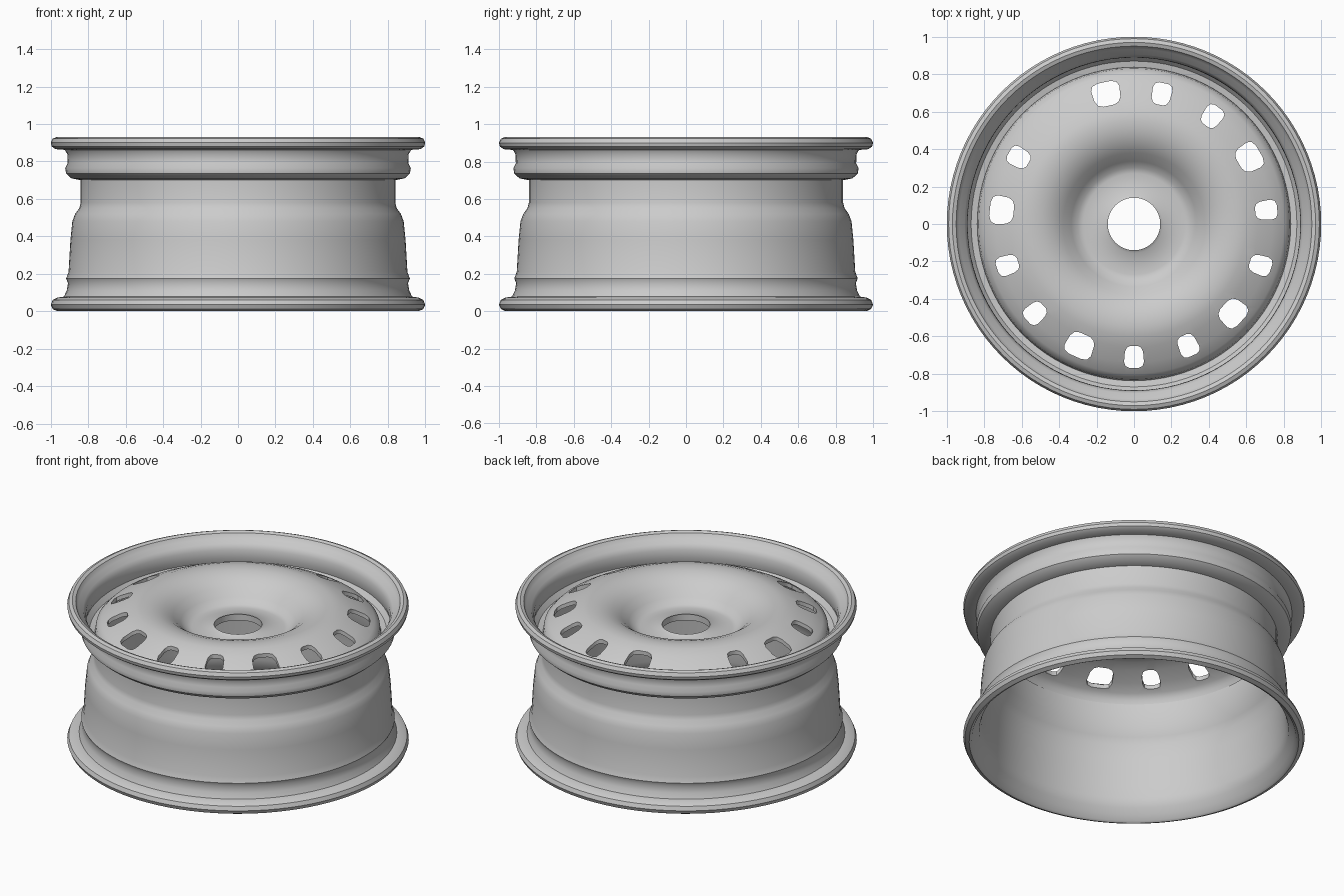
import bpy, bmesh
from math import sin, cos, pi, radians

cube = bpy.data.objects.get("Cube")
if cube:
    bpy.data.objects.remove(cube, do_unlink=True)

steel = bpy.data.materials.new("grey_steel")
steel.use_nodes = True
GREY = (0.6, 0.6, 0.6, 1)
steel.diffuse_color = GREY
steel.node_tree.nodes["Principled BSDF"].inputs["Base Color"].default_value = GREY


def make_object(name, bm):
    bmesh.ops.recalc_face_normals(bm, faces=bm.faces)
    mesh = bpy.data.meshes.new(name)
    bm.to_mesh(mesh)
    bm.free()
    mesh.materials.append(steel)
    obj = bpy.data.objects.new(name, mesh)
    bpy.context.collection.objects.link(obj)
    return obj


def lathe(name, profile, steps=96):
    """Spin a closed (radius, height) profile about z."""
    bm = bmesh.new()
    rings = []
    for i in range(steps):
        a = 2 * pi * i / steps
        rings.append([bm.verts.new((r * cos(a), r * sin(a), z)) for r, z in profile])
    n = len(profile)
    for i in range(steps):
        p, q = rings[i], rings[(i + 1) % steps]
        for j in range(n):
            k = (j + 1) % n
            bm.faces.new((p[j], q[j], q[k], p[k]))
    return make_object(name, bm)


def smooth(obj, angle=38):
    bpy.ops.object.select_all(action='DESELECT')
    obj.select_set(True)
    bpy.context.view_layer.objects.active = obj
    bpy.ops.object.shade_smooth_by_angle(angle=radians(angle))


# Barrel: outer wall from bottom flange to top flange, then back down inside
outer = [(0.965, 0.0), (0.99, 0.012), (1.0, 0.035), (0.99, 0.06), (0.965, 0.073),
         (0.93, 0.078), (0.915, 0.11), (0.908, 0.15), (0.918, 0.175), (0.905, 0.21),
         (0.895, 0.38), (0.885, 0.48), (0.87, 0.52), (0.848, 0.55), (0.84, 0.58),
         (0.84, 0.70), (0.89, 0.71), (0.918, 0.735), (0.923, 0.765), (0.91, 0.79),
         (0.912, 0.84), (0.925, 0.862), (0.975, 0.866), (0.995, 0.88), (1.0, 0.9),
         (0.99, 0.922), (0.97, 0.93)]
inner = [(0.95, 0.922), (0.935, 0.895), (0.905, 0.875), (0.89, 0.84), (0.888, 0.79),
         (0.895, 0.76), (0.87, 0.73), (0.82, 0.72), (0.82, 0.57), (0.85, 0.515),
         (0.865, 0.47), (0.875, 0.38), (0.885, 0.2), (0.892, 0.13), (0.905, 0.07),
         (0.935, 0.04), (0.95, 0.008)]
smooth(lathe("rim_barrel", outer + inner))

# Centre disc: dished hub, raised crown, sloping shoulder, fixing flange
top = [(0.14, 0.775), (0.155, 0.765), (0.27, 0.755), (0.30, 0.762), (0.335, 0.795),
       (0.38, 0.84), (0.43, 0.875), (0.49, 0.896), (0.55, 0.902), (0.60, 0.895),
       (0.66, 0.873), (0.74, 0.835), (0.80, 0.80), (0.83, 0.77), (0.838, 0.72)]
under = [(r - 0.008, z - 0.022) for r, z in reversed(top[1:])]
disc = lathe("centre_disc", top + under + [(0.14, 0.735)])

# Ventilation windows: every third one is wide, one position stays closed
bm = bmesh.new()
SIDES = 12
for k in range(14):
    a = radians(102 - 24 * k)
    half_r, half_t = (0.065, 0.075) if k % 3 == 0 else (0.06, 0.052)
    ends = []
    for z in (0.6, 1.0):
        ring = []
        for i in range(SIDES):
            t = 2 * pi * (i + 0.5) / SIDES
            # rounded rectangle, a little narrower towards the hub
            u, v = [abs(c) ** 0.6 * (1 if c > 0 else -1) for c in (cos(t), sin(t))]
            r, s = 0.71 + half_r * u, half_t * v * (1 + 0.1 * u)
            ring.append(bm.verts.new((r * cos(a) - s * sin(a), r * sin(a) + s * cos(a), z)))
        bm.faces.new(ring)
        ends.append(ring)
    for i in range(SIDES):
        j = (i + 1) % SIDES
        bm.faces.new((ends[0][i], ends[0][j], ends[1][j], ends[1][i]))
cutter = make_object("window_cutter", bm)
cutter.hide_render = True

cut = disc.modifiers.new("windows", 'BOOLEAN')
cut.operation = 'DIFFERENCE'
cut.solver = 'EXACT'
cut.object = cutter
bpy.context.view_layer.objects.active = disc
bpy.ops.object.modifier_apply(modifier=cut.name)
bpy.data.objects.remove(cutter, do_unlink=True)
smooth(disc)
